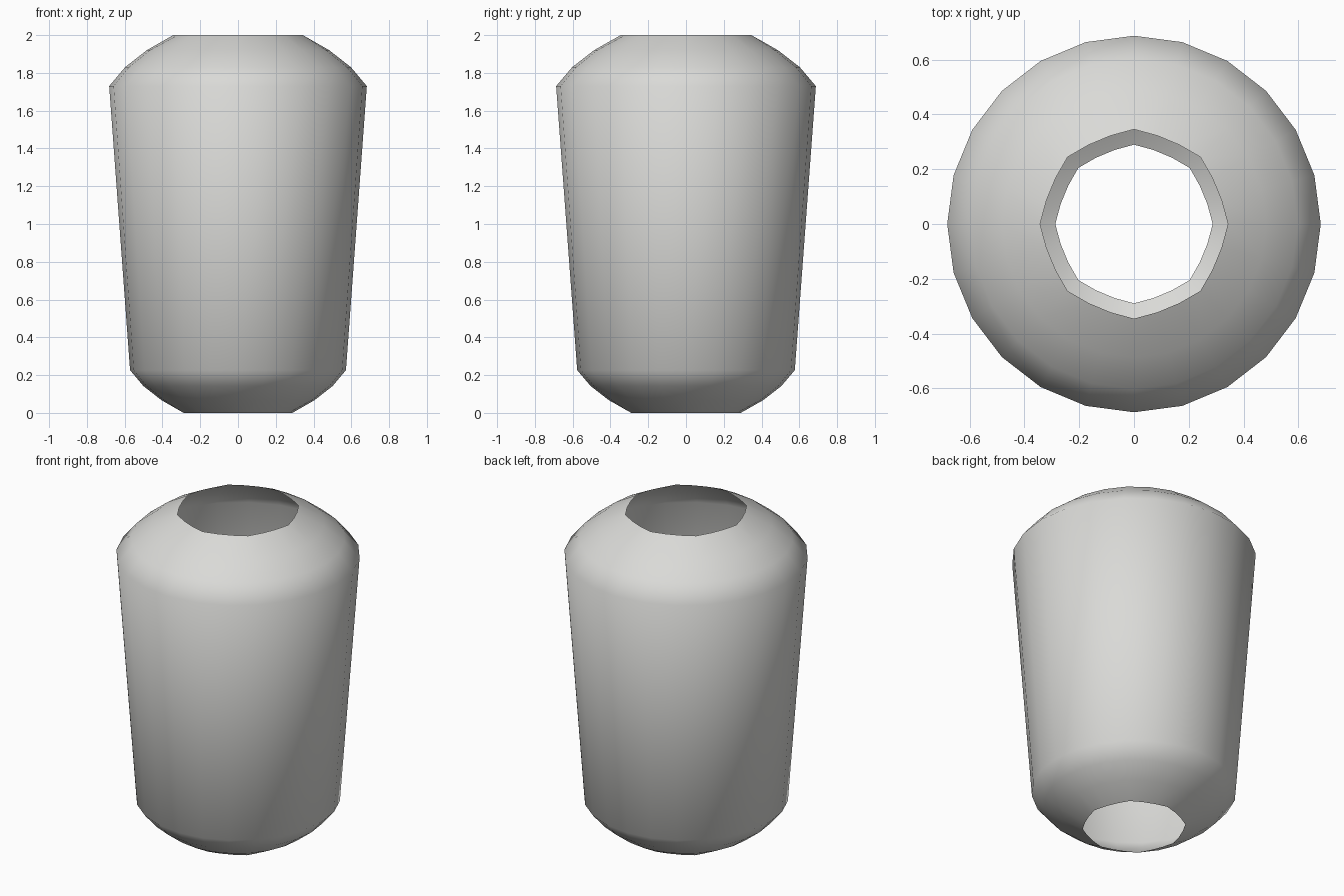
import bpy, bmesh, math

if "Cube" in bpy.data.objects:
    bpy.data.objects.remove(bpy.data.objects["Cube"])

SIDES = 24
# shoulder profile: radius and distance from the end plane
SHOULDER = [(0.343, 0.0), (0.483, 0.08), (0.598, 0.17), (0.682, 0.27)]
BASE_SCALE = 0.838          # the bottom cap is a smaller copy of the top cap

profile = [(r * BASE_SCALE, d * BASE_SCALE) for r, d in SHOULDER]
profile += [(r, 2.0 - d) for r, d in reversed(SHOULDER)]


def ring(bm, radius, z, is_opening):
    verts = []
    for i in range(SIDES):
        a = 2 * math.pi * i / SIDES
        # openings are slightly octagonal: corners every 45 degrees
        r = radius * (0.965 if is_opening and i % 3 else 1.0)
        verts.append(bm.verts.new((r * math.cos(a), r * 1.008 * math.sin(a), z)))
    return verts


# open tapered shell
bm = bmesh.new()
last = len(profile) - 1
rings = [ring(bm, r, z, k in (0, last)) for k, (r, z) in enumerate(profile)]
for low, high in zip(rings, rings[1:]):
    for i in range(SIDES):
        j = (i + 1) % SIDES
        face = bm.faces.new((low[i], low[j], high[j], high[i]))
        face.smooth = True

mesh = bpy.data.meshes.new("tapered_shell")
bm.to_mesh(mesh)
bm.free()
shell = bpy.data.objects.new("tapered_shell", mesh)
bpy.context.collection.objects.link(shell)

# single grey colour
grey = bpy.data.materials.new("light grey")
grey.diffuse_color = (0.7, 0.7, 0.68, 1.0)
grey.use_nodes = True
grey.node_tree.nodes["Principled BSDF"].inputs["Base Color"].default_value = grey.diffuse_color
mesh.materials.append(grey)
